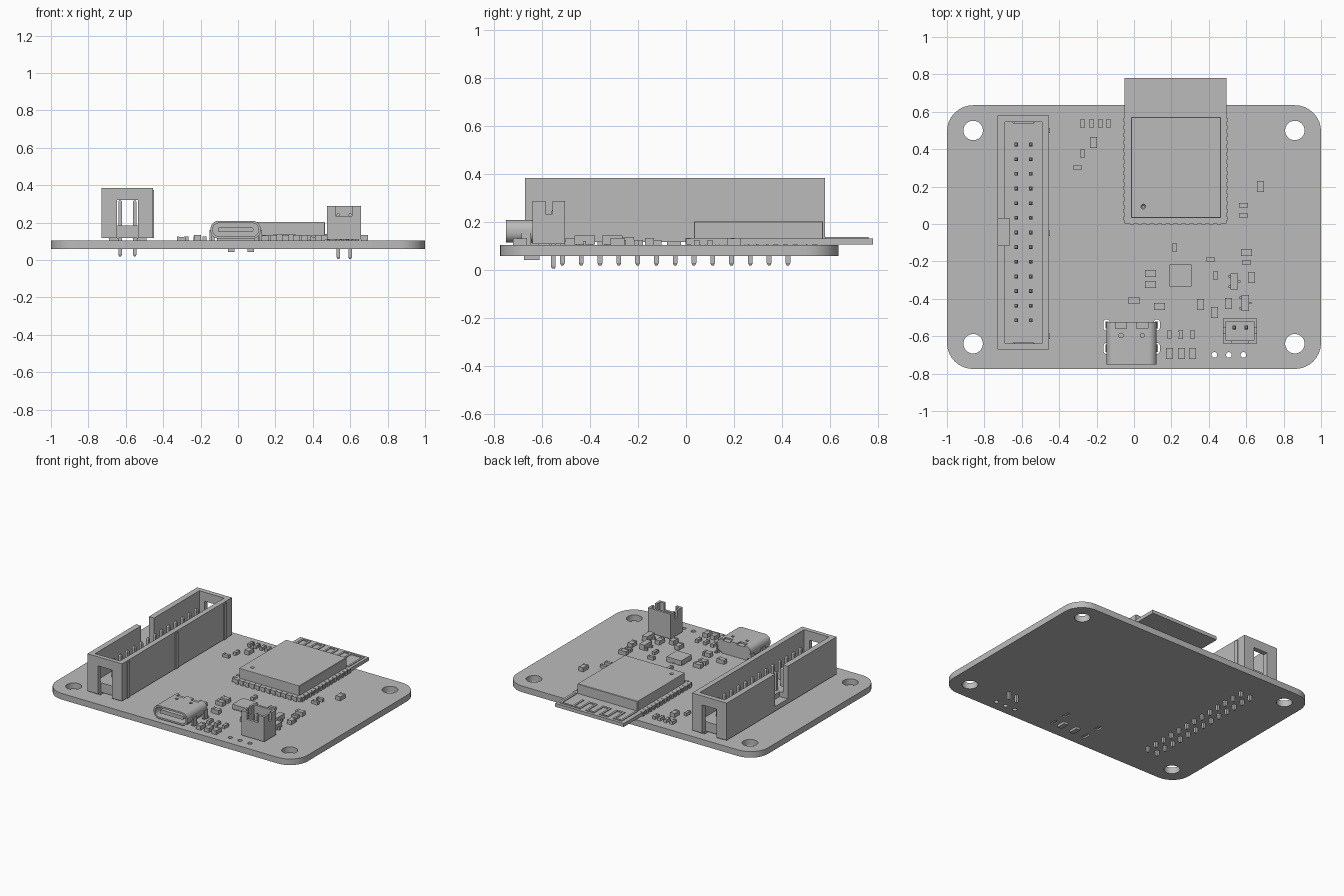
import bpy, bmesh, math
from mathutils import Vector

if "Cube" in bpy.data.objects:
    bpy.data.objects.remove(bpy.data.objects["Cube"])

GREY = bpy.data.materials.new("plain grey")
GREY.use_nodes = True
GREY.diffuse_color = (0.5, 0.5, 0.5, 1)
GREY.node_tree.nodes["Principled BSDF"].inputs["Base Color"].default_value = (0.5, 0.5, 0.5, 1)

BOARD_BOTTOM, BOARD_TOP = 0.06, 0.104


def finish(name, bm):
    bmesh.ops.recalc_face_normals(bm, faces=bm.faces[:])
    mesh = bpy.data.meshes.new(name)
    bm.to_mesh(mesh)
    bm.free()
    mesh.materials.append(GREY)
    obj = bpy.data.objects.new(name, mesh)
    bpy.context.collection.objects.link(obj)
    return obj


def add_box(bm, x0, x1, y0, y1, z0, z1):
    verts = bmesh.ops.create_cube(bm, size=1)["verts"]
    for v in verts:
        v.co = Vector(((x0 + x1) / 2 + v.co.x * (x1 - x0),
                       (y0 + y1) / 2 + v.co.y * (y1 - y0),
                       (z0 + z1) / 2 + v.co.z * (z1 - z0)))
    return verts


def boxes(name, *dims):
    bm = bmesh.new()
    for d in dims:
        add_box(bm, *d)
    return finish(name, bm)


def add_pin(bm, x, y, z0, z1, r):
    # square pin with tapered tips
    verts = add_box(bm, x - r, x + r, y - r, y + r, z0 + r, z1 - r)
    for tip, dz in ((z0 + r, -r), (z1 - r, r)):
        face = next(f for f in verts[0].link_faces[:] + verts[-1].link_faces[:]
                    if all(abs(v.co.z - tip) < 1e-5 for v in f.verts))
        new = bmesh.ops.extrude_discrete_faces(bm, faces=[face])["faces"][0]
        c = new.calc_center_median()
        for v in new.verts:
            v.co = c + (v.co - c) * 0.5 + Vector((0, 0, dz))


def rounded(cx, cy, w, h, r, steps=8):
    pts = []
    for q, (sx, sy) in enumerate(((1, 1), (-1, 1), (-1, -1), (1, -1))):
        for i in range(steps + 1):
            a = (q + i / steps) * math.pi / 2
            pts.append((cx + sx * (w / 2 - r) + r * math.cos(a),
                        cy + sy * (h / 2 - r) + r * math.sin(a)))
    return pts


def prism(name, pts, lo, hi, axis="z"):
    bm = bmesh.new()
    place = (lambda p: (p[0], p[1], lo)) if axis == "z" else (lambda p: (p[0], lo, p[1]))
    face = bm.faces.new([bm.verts.new(place(p)) for p in pts])
    top = bmesh.ops.extrude_face_region(bm, geom=[face])["geom"]
    step = Vector((0, 0, hi - lo)) if axis == "z" else Vector((0, hi - lo, 0))
    bmesh.ops.translate(bm, vec=step, verts=[g for g in top if isinstance(g, bmesh.types.BMVert)])
    return finish(name, bm)


def activate(obj):
    bpy.ops.object.select_all(action="DESELECT")
    bpy.context.view_layer.objects.active = obj
    obj.select_set(True)


def cut(obj, *cutters):
    activate(obj)
    for c in cutters:
        c.hide_render = True
        mod = obj.modifiers.new("cut", "BOOLEAN")
        mod.operation, mod.solver, mod.object = "DIFFERENCE", "EXACT", c
        bpy.ops.object.modifier_apply(modifier=mod.name)
        bpy.data.objects.remove(c)


def smooth(obj):
    activate(obj)
    bpy.ops.object.shade_smooth_by_angle(angle=math.radians(30))


# Board with mounting holes, test holes and shell slots
board = prism("circuit_board", rounded(0, -0.07, 2, 1.41, 0.14), BOARD_BOTTOM, BOARD_TOP)
holes = [(sx * 0.86, y, 0.104, 0.104) for sx in (-1, 1) for y in (0.5, -0.64)]
holes += [(x, -0.7, 0.03, 0.03) for x in (0.43, 0.507, 0.585)]
holes += [(x, y, 0.032, 0.06) for x in (-0.147, 0.122) for y in (-0.54, -0.665)]
cut(board, *[prism("hole_cutter", rounded(x, y, w, h, w / 2 - 0.0005), 0, 0.2) for x, y, w, h in holes])
smooth(board)

# Box header: walls, end windows, key notch
header = boxes("header_shroud", (-0.73, -0.455, -0.67, 0.58, 0.117, 0.385))
cut(header,
    boxes("cavity_cutter", (-0.69, -0.492, -0.64, 0.545, 0.185, 0.5)),
    boxes("front_window_cutter", (-0.647, -0.535, -0.7, -0.635, 0.1, 0.32)),
    boxes("back_window_cutter", (-0.647, -0.535, 0.54, 0.6, 0.1, 0.32)),
    boxes("key_cutter", (-0.75, -0.665, -0.115, 0.03, 0.15, 0.5)))
boxes("header_ribs", *[(-0.458, -0.449, y - 0.014, y + 0.014, 0.117, 0.375) for y in (-0.6, -0.05, 0.5)])
boxes("header_feet", *[(x - 0.025, x + 0.025, y - 0.03, y + 0.03, BOARD_TOP, 0.118)
                       for x in (-0.665, -0.515) for y in (-0.62, -0.05, 0.53)])

bm = bmesh.new()
for row in range(13):
    for x in (-0.63, -0.552):
        add_pin(bm, x, -0.515 + row * 0.0783, 0.02, 0.32, 0.01)
finish("header_pins", bm)

# Wireless module: carrier, edge pads, shield can, antenna meander
boxes("module_carrier", (-0.05, 0.495, 0.003, 0.78, 0.108, 0.133))
pads = []
for i in range(14):
    y = 0.03 + i * 0.0405
    pads += [(-0.056, -0.03, y - 0.011, y + 0.011, BOARD_TOP, 0.135),
             (0.475, 0.501, y - 0.011, y + 0.011, BOARD_TOP, 0.135)]
for i in range(12):
    x = -0.01 + i * 0.0423
    pads.append((x - 0.011, x + 0.011, -0.003, 0.022, BOARD_TOP, 0.135))
boxes("module_pads", *pads)
shield = boxes("shield_can", (-0.015, 0.465, 0.033, 0.572, 0.13, 0.203))
cut(shield, prism("dot_cutter", rounded(0.05, 0.093, 0.02, 0.02, 0.0095, 3), 0.197, 0.25))
bevel = shield.modifiers.new("soft_edges", "BEVEL")
bevel.width, bevel.segments, bevel.limit_method, bevel.angle_limit = 0.004, 1, "ANGLE", 1.0

trace = []
for i in range(8):
    x = -0.02 + i * 0.055
    trace.append((x, x + 0.014, 0.64 if i else 0.58, 0.76, 0.132, 0.138))
    if i < 7:
        y = 0.746 if i % 2 == 0 else 0.64
        trace.append((x, x + 0.069, y, y + 0.014, 0.132, 0.138))
trace += [(0.365, 0.475, 0.746, 0.76, 0.132, 0.138), (0.461, 0.475, 0.58, 0.76, 0.132, 0.138)]
boxes("antenna_trace", *trace)

# Round-ended power socket with tongue, lid cuts and legs
cx, cz = -0.013, 0.162
socket = prism("socket_shell", rounded(cx, cz, 0.268, 0.094, 0.042), -0.75, -0.525, "y")
cut(socket,
    prism("mouth_cutter", rounded(cx, cz, 0.244, 0.07, 0.032), -0.8, -0.575, "y"),
    *[boxes("lid_cutter", (cx + s * 0.057 - 0.03, cx + s * 0.057 + 0.03, -0.56, -0.5, 0.198, 0.25))
      for s in (-1, 1)],
    *[boxes("spring_cutter", (cx + s * 0.057 - 0.01, cx + s * 0.057 + 0.01, -0.605, -0.588, 0.19, 0.25))
      for s in (-1, 1)])
smooth(socket)
smooth(prism("socket_tongue", rounded(cx, cz, 0.19, 0.026, 0.01, 4), -0.735, -0.57, "y"))
boxes("socket_base", (cx - 0.1, cx + 0.1, -0.7, -0.53, BOARD_TOP, 0.118))
boxes("socket_legs", *[(x - 0.007, x + 0.007, y - 0.02, y + 0.02, 0.062, 0.16)
                       for x in (-0.145, 0.12) for y in (-0.54, -0.665)])
boxes("underside_parts", *[(x - 0.017, x + 0.017, -0.675, -0.61, 0.043, 0.061) for x in (-0.037, 0.068)])

# Two-pin battery connector
jack = boxes("battery_connector", (0.476, 0.657, -0.64, -0.504, 0.11, 0.288))
cut(jack,
    boxes("well_cutter", (0.492, 0.641, -0.622, -0.52, 0.15, 0.4)),
    boxes("side_slot_cutter", (0.4, 0.7, -0.585, -0.557, 0.235, 0.4)),
    boxes("front_slot_cutter", (0.52, 0.61, -0.7, -0.615, 0.235, 0.4)))
bm = bmesh.new()
for x in (0.536, 0.6):
    add_pin(bm, x, -0.553, 0.006, 0.25, 0.01)
finish("battery_pins", bm)


# Two-terminal chips: a body between slightly taller end caps
def chips(name, w, d, h, spots):
    dims = []
    for x, y in spots:
        z0, z1 = BOARD_TOP - 0.002, BOARD_TOP + h
        if d > w:
            dims.append((x - w * 0.48, x + w * 0.48, y - d * 0.27, y + d * 0.27, z0, z1 - 0.002))
            dims += [(x - w / 2, x + w / 2, y + s * d * 0.38 - d * 0.12, y + s * d * 0.38 + d * 0.12, z0, z1)
                     for s in (-1, 1)]
        else:
            dims.append((x - w * 0.27, x + w * 0.27, y - d * 0.48, y + d * 0.48, z0, z1 - 0.002))
            dims += [(x + s * w * 0.38 - w * 0.12, x + s * w * 0.38 + w * 0.12, y - d / 2, y + d / 2, z0, z1)
                     for s in (-1, 1)]
    boxes(name, *dims)


chips("small_upright_chips", 0.022, 0.048, 0.022,
      [(-0.275, 0.538), (-0.227, 0.538), (-0.179, 0.538), (-0.136, 0.538), (-0.275, 0.377),
       (0.217, -0.126), (0.436, -0.275), (0.19, -0.59), (0.25, -0.59), (0.313, -0.59)])
chips("small_flat_chips", 0.048, 0.022, 0.022,
      [(-0.302, 0.302), (0.585, 0.1), (0.585, 0.045), (0.409, -0.19), (0.602, -0.206)])
chips("large_upright_chips", 0.036, 0.058, 0.03,
      [(-0.217, 0.436), (0.676, 0.2), (0.628, -0.286), (0.356, -0.43), (0.505, -0.425),
       (0.43, -0.473), (0.19, -0.692), (0.254, -0.692), (0.313, -0.692)])
chips("large_flat_chips", 0.058, 0.036, 0.03,
      [(0.088, -0.265), (0.088, -0.323), (0.602, -0.152), (0.0, -0.409), (0.136, -0.441)])

# Square controller with edge leads
boxes("controller_chip", (0.189, 0.307, -0.334, -0.216, BOARD_TOP, 0.139))
leads = []
for i in range(6):
    o = (i - 2.5) * 0.017
    leads += [(0.186, 0.31, -0.279 + o, -0.271 + o, BOARD_TOP, 0.109),
              (0.244 + o, 0.252 + o, -0.337, -0.213, BOARD_TOP, 0.109)]
boxes("controller_leads", *leads)

# Small transistors with three feet
for side, (x, y) in (("rear", (0.537, -0.308)), ("front", (0.596, -0.422))):
    boxes(side + "_transistor", (x - 0.02, x + 0.02, y - 0.043, y + 0.043, 0.108, 0.145),
          *[(x + a, x + a + 0.02, y + b - 0.006, y + b + 0.006, BOARD_TOP, 0.122)
            for a, b in ((-0.033, 0.028), (-0.033, -0.028), (0.013, 0))])
